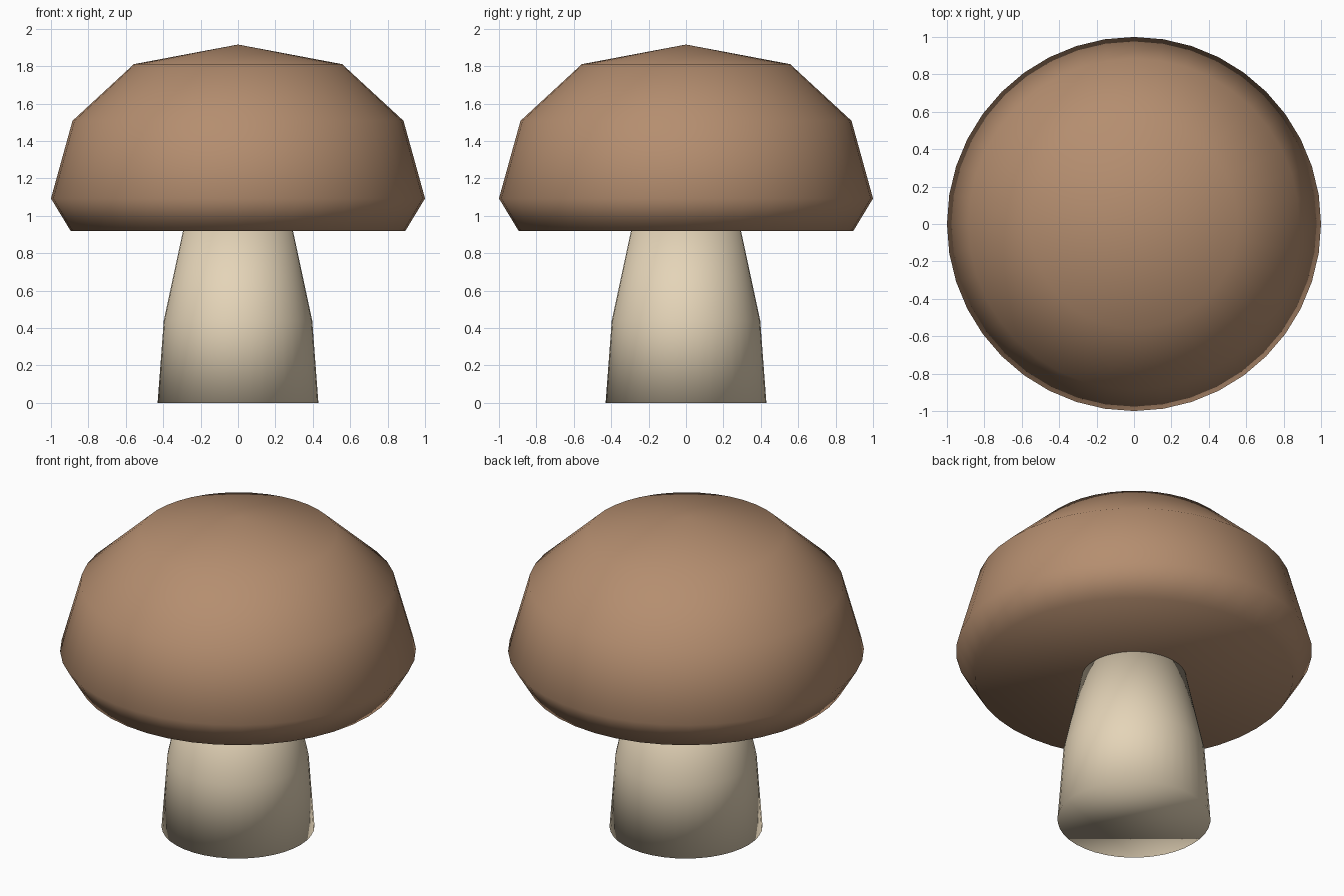
import bpy, bmesh
from math import sin, cos, tau

if "Cube" in bpy.data.objects:
    bpy.data.objects.remove(bpy.data.objects["Cube"])

SIDES = 40


def material(name, rgb):
    mat = bpy.data.materials.new(name)
    mat.diffuse_color = (*rgb, 1)
    mat.use_nodes = True
    mat.node_tree.nodes["Principled BSDF"].inputs["Base Color"].default_value = mat.diffuse_color
    return mat


def lathe(name, profile, mat, apex=None):
    """Revolve (radius, z) points, bottom to top; close the top with a disc or an apex point."""
    bm = bmesh.new()
    rings = [[bm.verts.new((r * cos(tau * i / SIDES), r * sin(tau * i / SIDES), z))
              for i in range(SIDES)] for r, z in profile]
    for low, high in zip(rings, rings[1:]):
        for i in range(SIDES):
            j = (i + 1) % SIDES
            bm.faces.new((low[i], low[j], high[j], high[i]))
    bm.faces.new(rings[0][::-1])
    if apex is None:
        bm.faces.new(rings[-1])
    else:
        tip = bm.verts.new((0, 0, apex))
        for i in range(SIDES):
            bm.faces.new((rings[-1][i], rings[-1][(i + 1) % SIDES], tip))
    for face in bm.faces:
        face.smooth = True
    mesh = bpy.data.meshes.new(name)
    bm.to_mesh(mesh)
    bm.free()
    mesh.materials.append(mat)
    obj = bpy.data.objects.new(name, mesh)
    bpy.context.collection.objects.link(obj)
    return obj


# Stem: tapers upward and meets the flat underside of the cap
lathe("stem", [(0.43, 0), (0.397, 0.44), (0.294, 0.92)],
      material("stem_cream", (0.78, 0.66, 0.48)))

# Cap: bevelled lower rim, domed sides and a shallow pointed crown
lathe("cap", [(0.895, 0.92), (1.0, 1.093), (0.885, 1.508), (0.557, 1.811)],
      material("cap_brown", (0.46, 0.27, 0.16)), apex=1.916)
